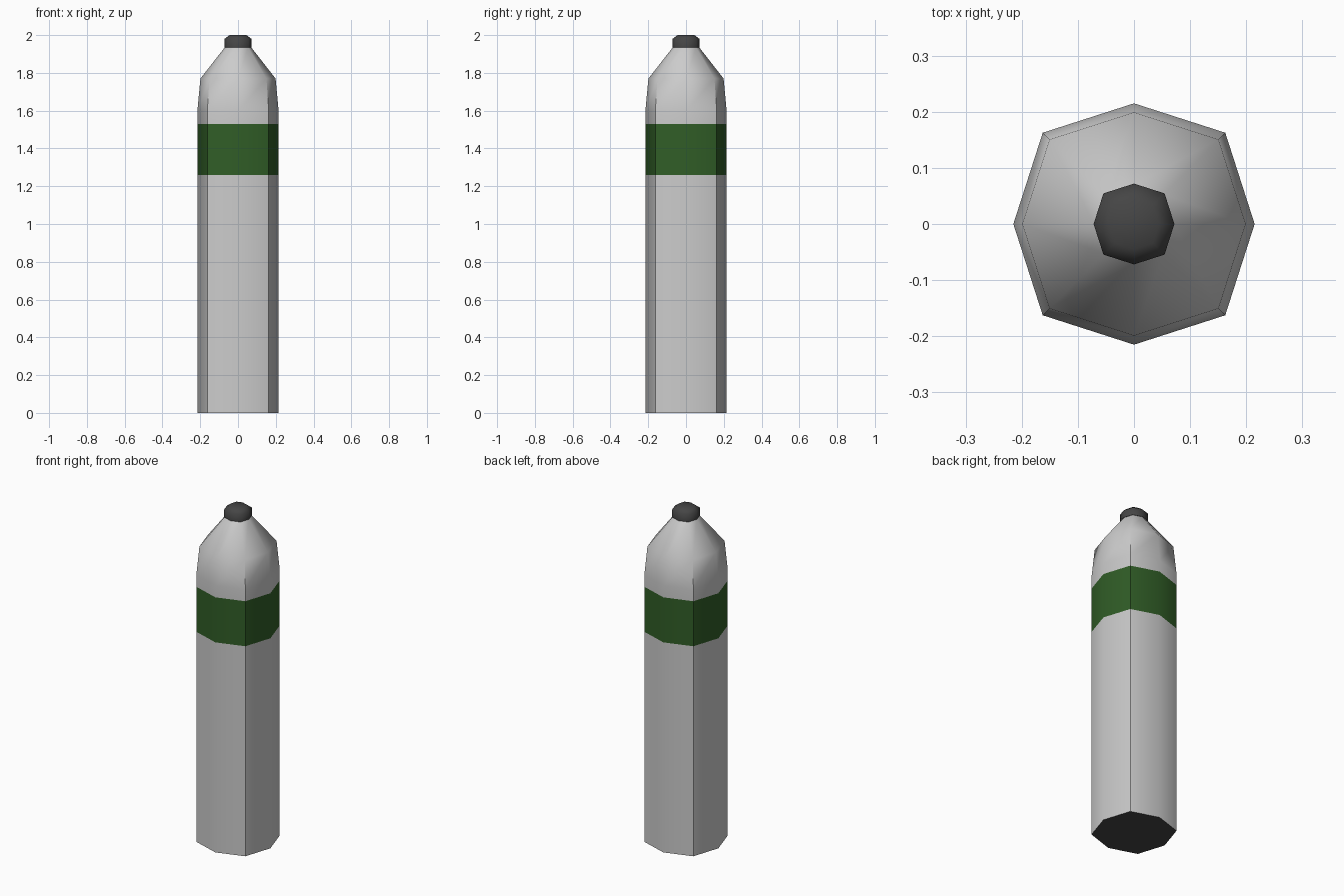
import bpy, bmesh, math

if "Cube" in bpy.data.objects:
    bpy.data.objects.remove(bpy.data.objects["Cube"])

SIDES = 8
DIAGONAL = 1.07  # the diagonal corners sit slightly further out


def material(name, rgb):
    m = bpy.data.materials.new(name)
    m.diffuse_color = (*rgb, 1)
    m.use_nodes = True
    m.node_tree.nodes["Principled BSDF"].inputs["Base Color"].default_value = m.diffuse_color
    return m


def lathe(name, profile, mat=None, bottom=False, top=False, smooth=50):
    """Eight-sided body from (radius, z) rings, optionally closed at the ends."""
    bm = bmesh.new()
    rings = []
    for r, z in profile:
        ring = []
        for i in range(SIDES):
            a = math.tau * i / SIDES
            k = r * (DIAGONAL if i % 2 else 1)
            ring.append(bm.verts.new((k * math.cos(a), k * math.sin(a), z)))
        rings.append(ring)
    for lo, hi in zip(rings, rings[1:]):
        for i in range(SIDES):
            j = (i + 1) % SIDES
            bm.faces.new((lo[i], lo[j], hi[j], hi[i]))
    if bottom:
        bm.faces.new(rings[0][::-1])
    if top:
        bm.faces.new(rings[-1])
    me = bpy.data.meshes.new(name)
    bm.to_mesh(me)
    bm.free()
    ob = bpy.data.objects.new(name, me)
    bpy.context.collection.objects.link(ob)
    if mat:
        me.materials.append(mat)
    bpy.ops.object.select_all(action='DESELECT')
    ob.select_set(True)
    bpy.context.view_layer.objects.active = ob
    bpy.ops.object.shade_smooth_by_angle(angle=math.radians(smooth))
    return ob


green = material("band_green", (0.03, 0.11, 0.02))
dark = material("dark_grey", (0.06, 0.06, 0.06))

R = 0.215
# Main cylinder wall, coloured band and tapering shoulder
body = lathe("cylinder_body", [(R, 0), (R, 1.26)], bottom=True)
lathe("colour_band", [(R, 1.26), (R, 1.53)], green)
lathe("shoulder", [(R, 1.53), (R, 1.6), (0.199, 1.77), (0.07, 1.935)])

# Dark base face
body.data.materials.append(None)
body.data.materials.append(dark)
for f in body.data.polygons:
    if f.normal.z < -0.9:
        f.material_index = 1

# Valve cap with a chamfered top
lathe("valve_cap", [(0.072, 1.935), (0.072, 1.98), (0.045, 2.0)], dark,
      bottom=True, top=True, smooth=65)
